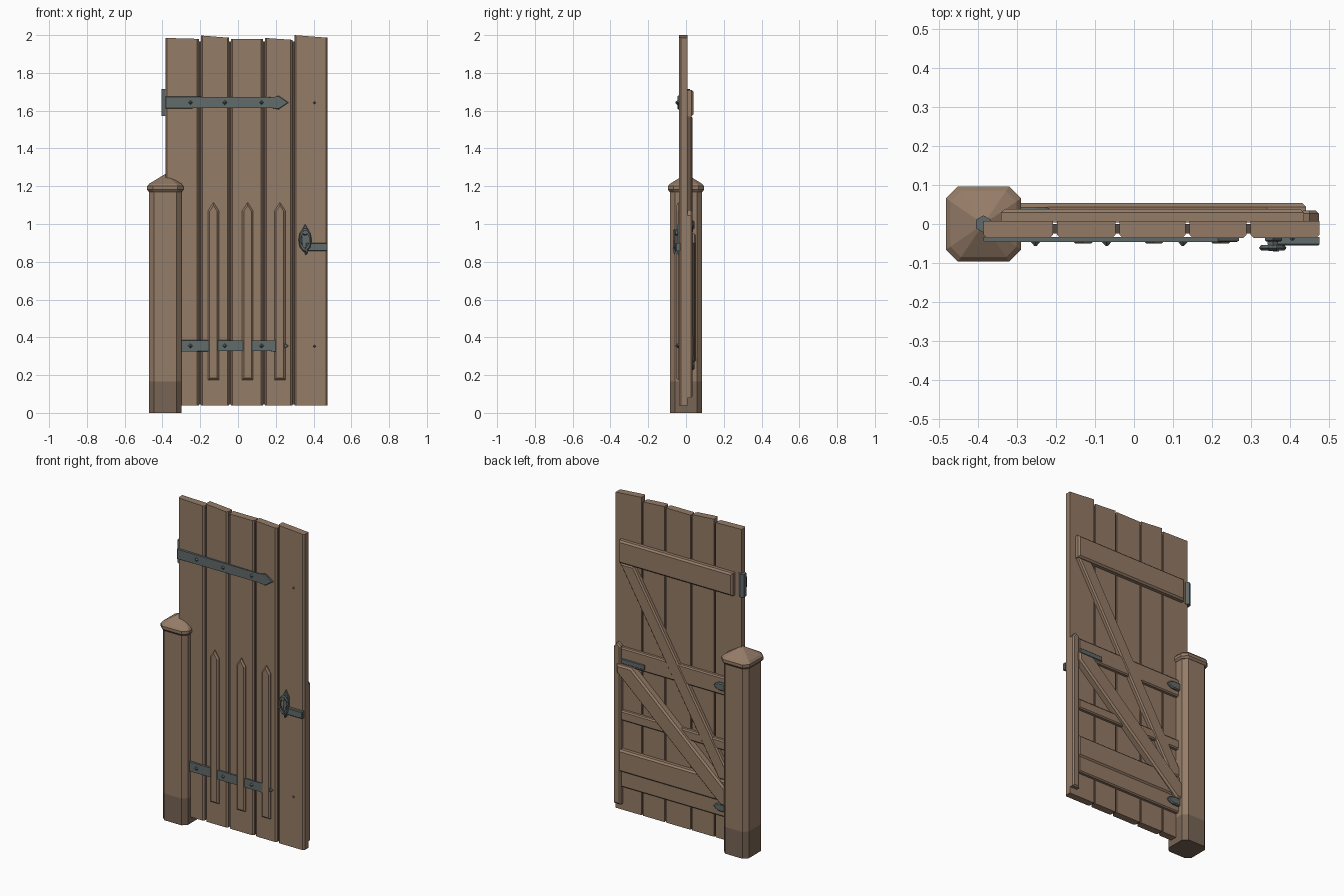
import bpy, bmesh, math
from mathutils import Vector

if "Cube" in bpy.data.objects:
    bpy.data.objects.remove(bpy.data.objects["Cube"])


def material(name, rgb):
    m = bpy.data.materials.new(name)
    m.diffuse_color = (*rgb, 1)
    m.use_nodes = True
    m.node_tree.nodes["Principled BSDF"].inputs["Base Color"].default_value = m.diffuse_color
    return m


WOOD = material("wood", (0.30, 0.20, 0.135))
DARK = material("dark_wood", (0.19, 0.13, 0.09))
GAP = material("gap_wood", (0.09, 0.065, 0.05))
IRON = material("iron", (0.12, 0.145, 0.145))


def finish(bm, name, mat):
    bmesh.ops.recalc_face_normals(bm, faces=bm.faces)
    me = bpy.data.meshes.new(name)
    bm.to_mesh(me)
    bm.free()
    ob = bpy.data.objects.new(name, me)
    me.materials.append(mat)
    bpy.context.collection.objects.link(ob)
    return ob


def slab(name, pts, y0, y1, mat=WOOD, chamfer=0.0, upright_only=False):
    """Extrude an x-z outline from y0 (inner) to y1 (outer), chamfering the outer rim."""
    bm = bmesh.new()
    a = [bm.verts.new((x, y0, z)) for x, z in pts]
    b = [bm.verts.new((x, y1, z)) for x, z in pts]
    bm.faces.new(a)
    bm.faces.new(b)
    for i in range(len(pts)):
        j = (i + 1) % len(pts)
        bm.faces.new((a[i], a[j], b[j], b[i]))
    if chamfer:
        rim = [e for e in bm.edges if all(abs(v.co.y - y1) < 1e-6 for v in e.verts)
               and (not upright_only or abs(e.verts[0].co.x - e.verts[1].co.x) < 1e-4)]
        bmesh.ops.bevel(bm, geom=rim, offset=chamfer, segments=1, affect='EDGES')
    return finish(bm, name, mat)


def rect(x0, x1, z0, z1):
    return [(x0, z0), (x1, z0), (x1, z1), (x0, z1)]


def rings(name, loops, mat, cx=-0.385, tip=None):
    """Stack chamfered squares (z, half width, chamfer), optionally closed by a point."""
    bm = bmesh.new()
    rows = []
    for z, h, c in loops:
        k = h - c
        oct_ = [(h, -k), (h, k), (k, h), (-k, h), (-h, k), (-h, -k), (-k, -h), (k, -h)]
        rows.append([bm.verts.new((cx + x, y, z)) for x, y in oct_])
    bm.faces.new(rows[0])
    for r, s in zip(rows, rows[1:]):
        for i in range(8):
            j = (i + 1) % 8
            bm.faces.new((r[i], r[j], s[j], s[i]))
    if tip:
        t = bm.verts.new((cx, 0, tip))
        for i in range(8):
            bm.faces.new((rows[-1][i], rows[-1][(i + 1) % 8], t))
    else:
        bm.faces.new(rows[-1])
    return finish(bm, name, mat)


def cone(name, loc, r1, r2, depth, sides, axis, mat=IRON):
    """Cone or cylinder pointing along the given direction."""
    bm = bmesh.new()
    bmesh.ops.create_cone(bm, cap_ends=True, segments=sides, radius1=r1, radius2=r2, depth=depth)
    ob = finish(bm, name, mat)
    ob.rotation_euler = Vector(axis).to_track_quat('Z', 'Y').to_euler()
    ob.location = loc
    return ob


# Door planks with uneven slanted tops: x0, x1, top left, top right
planks = [(-0.385, -0.207, 1.985, 1.98), (-0.197, -0.047, 1.998, 1.986),
          (-0.037, 0.132, 1.98, 1.98), (0.142, 0.288, 1.985, 1.975),
          (0.298, 0.475, 2.0, 1.986)]
for x0, x1, za, zb in planks:
    slab("plank", [(x0, 0.04), (x1, 0.04), (x1, zb), (x0, za)], 0.008, -0.036,
         chamfer=0.009, upright_only=True)
for p, q in zip(planks, planks[1:]):
    slab("plank_gap", rect(p[1] - 0.003, q[0] + 0.003, 0.045, 1.965), 0.0, -0.024, GAP)

# Door back rails and long brace
slab("door_top_rail", rect(-0.34, 0.435, 1.57, 1.71), 0.004, 0.039, chamfer=0.01)
slab("door_bottom_rail", rect(-0.34, 0.435, 0.285, 0.42), 0.004, 0.039, chamfer=0.01)
slab("door_brace", [(-0.34, 0.42), (-0.245, 0.42), (0.43, 1.57), (0.335, 1.57)],
     0.004, 0.035, chamfer=0.008)

# Gate rails, stile, short brace on the back
for z0, z1 in ((0.19, 0.30), (0.60, 0.66), (0.94, 1.05)):
    slab("gate_rail", rect(-0.33, 0.425, z0, z1), 0.004, 0.03, chamfer=0.007)
slab("gate_stile", [(0.425, 0.08), (0.473, 0.08), (0.473, 1.045), (0.449, 1.075), (0.425, 1.055)],
     0.0, 0.035, chamfer=0.008)
slab("gate_brace", [(-0.34, 0.27), (-0.27, 0.27), (0.44, 0.90), (0.44, 0.95), (0.34, 0.95), (-0.34, 0.345)],
     0.01, 0.054, chamfer=0.01)

# Front pickets
for x in (-0.13, 0.051, 0.222):
    slab("picket", [(x - 0.029, 0.175), (x + 0.029, 0.175), (x + 0.029, 1.07),
                    (x, 1.115), (x - 0.029, 1.07)], -0.03, -0.05, chamfer=0.009)

# Strap hinges, their nails and barrels
half = [(-0.385, 0.032), (0.175, 0.025), (0.215, 0.036)]
for z in (1.643, 0.355):
    outline = ([(x, z - h) for x, h in half] + [(0.268, z)]
               + [(x, z + h) for x, h in reversed(half)])
    slab("strap_hinge", outline, -0.033, -0.046, IRON, chamfer=0.003)
    for x in (-0.252, -0.07, 0.125):
        cone("strap_nail", (x, -0.05, z), 0.014, 0.003, 0.012, 4, (0, -1, 0))
    cone("plank_nail", (0.405, -0.037, z - 0.002), 0.011, 0.003, 0.01, 4, (0, -1, 0))
    cone("hinge_barrel", (-0.385, 0.0, z), 0.022, 0.022, 0.142, 6, (0, 0, 1))

# Gate hinge tongues between post and rails
for z in (0.995, 0.25):
    slab("gate_hinge", [(-0.33, z - 0.024), (-0.25, z - 0.024), (-0.225, z - 0.012), (-0.215, z),
                        (-0.225, z + 0.012), (-0.25, z + 0.024), (-0.33, z + 0.024)],
         0.02, 0.044, IRON, chamfer=0.006)

# Latch bars front and back
slab("latch_bar", rect(0.36, 0.475, 0.857, 0.9), -0.033, -0.055, IRON, chamfer=0.004)
slab("back_latch", rect(0.26, 0.42, 0.955, 0.985), 0.02, 0.036, IRON, chamfer=0.003)

# Handle: backing plate, boss and hanging ring
slab("handle_plate", [(0.358, 0.835), (0.378, 0.88), (0.378, 0.96), (0.355, 1.0),
                      (0.335, 0.96), (0.338, 0.88)], -0.033, -0.045, IRON, chamfer=0.003)
cone("handle_boss", (0.355, -0.052, 0.955), 0.018, 0.012, 0.034, 6, (0, -1, 0))
bpy.ops.mesh.primitive_torus_add(major_segments=10, minor_segments=5, major_radius=0.028,
                                 minor_radius=0.007, location=(0.355, -0.061, 0.915),
                                 rotation=(math.pi / 2, 0, 0))
ring = bpy.context.object
ring.name = "handle_ring"
ring.scale = (1, 1.8, 1)
ring.data.materials.append(IRON)
cone("handle_tip", (0.363, -0.061, 0.855), 0.012, 0.002, 0.035, 5, (0, 0, -1))

# Gate post with dark foot and pointed cap
rings("post_foot", [(0, 0.085, 0.026), (0.165, 0.085, 0.026)], DARK)
rings("post", [(0.165, 0.085, 0.026), (1.175, 0.085, 0.026)], WOOD)
rings("post_cap", [(1.17, 0.087, 0.027), (1.182, 0.096, 0.03), (1.2, 0.096, 0.03),
                   (1.213, 0.085, 0.027)], WOOD, tip=1.265)
